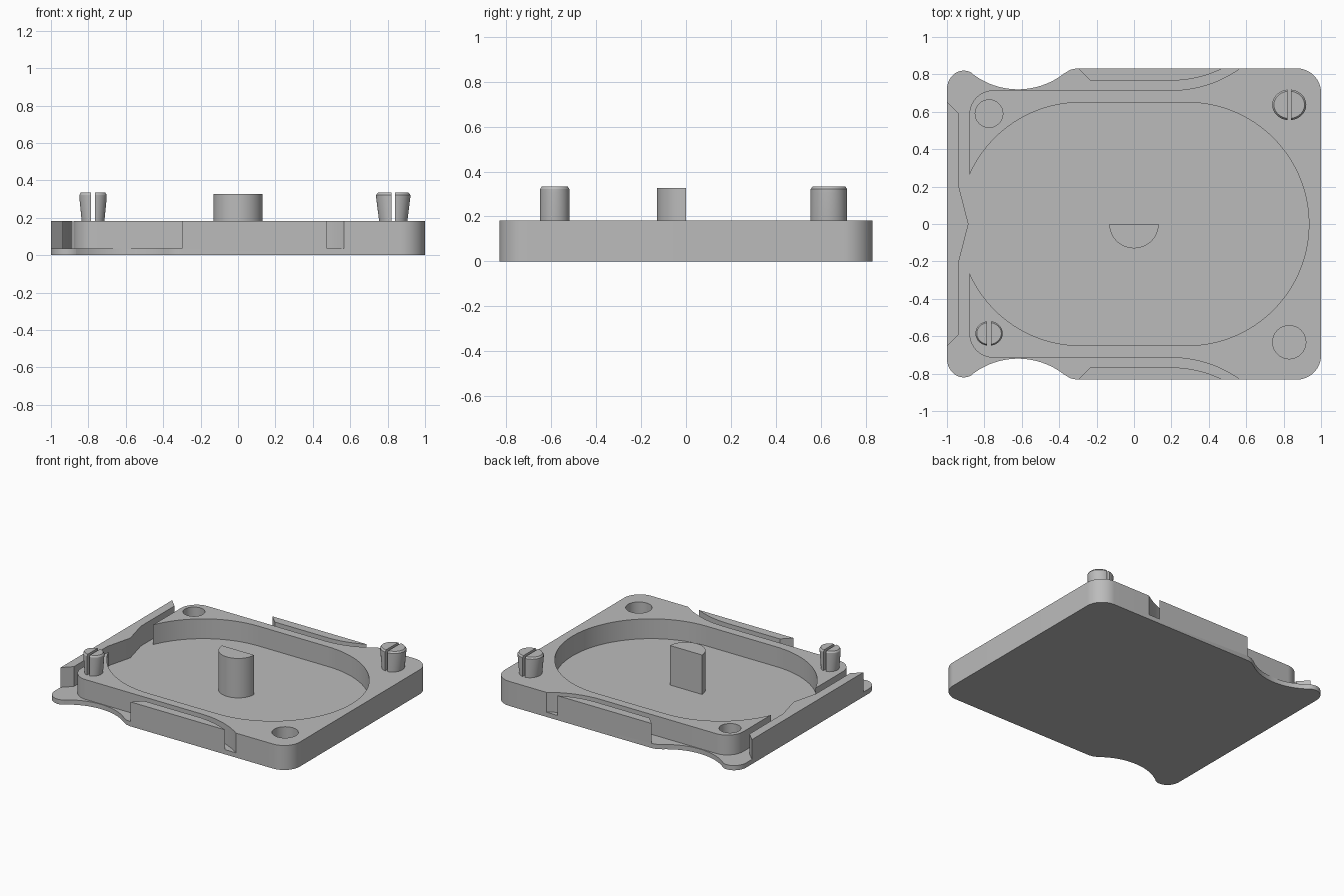
import bpy, bmesh, math

if "Cube" in bpy.data.objects:
    bpy.data.objects.remove(bpy.data.objects["Cube"])

FLOOR, TOP = 0.035, 0.182

grey = bpy.data.materials.new("plain grey")
grey.diffuse_color = (0.5, 0.5, 0.5, 1)
grey.use_nodes = True
grey.node_tree.nodes["Principled BSDF"].inputs["Base Color"].default_value = grey.diffuse_color


def arc(cx, cy, rx, ry, a0, a1, n=16):
    """Points on an elliptical arc, angles in degrees."""
    out = []
    for i in range(n + 1):
        a = math.radians(a0 + (a1 - a0) * i / n)
        out.append((cx + rx * math.cos(a), cy + ry * math.sin(a)))
    return out


def loft(name, rings):
    """Solid through stacked rings of (x, y, z) points."""
    bm = bmesh.new()
    loops = [[bm.verts.new(p) for p in ring] for ring in rings]
    n = len(loops[0])
    for low, high in zip(loops, loops[1:]):
        for i in range(n):
            j = (i + 1) % n
            bm.faces.new((low[i], low[j], high[j], high[i]))
    bm.faces.new(loops[0][::-1])
    bm.faces.new(loops[-1])
    bmesh.ops.recalc_face_normals(bm, faces=bm.faces)
    mesh = bpy.data.meshes.new(name)
    bm.to_mesh(mesh)
    bm.free()
    obj = bpy.data.objects.new(name, mesh)
    bpy.context.collection.objects.link(obj)
    mesh.materials.append(grey)
    return obj


def prism(name, pts, z0, z1):
    return loft(name, [[(x, y, z) for x, y in pts] for z in (z0, z1)])


def mirrored(half):
    """Close a y > 0 chain with its mirror image."""
    return half + [(x, -y) for x, y in reversed(half) if abs(y) > 1e-6]


def activate(obj):
    bpy.ops.object.select_all(action='DESELECT')
    obj.select_set(True)
    bpy.context.view_layer.objects.active = obj


def cut(obj, cutter):
    mod = obj.modifiers.new("cut", 'BOOLEAN')
    mod.operation, mod.solver, mod.object = 'DIFFERENCE', 'EXACT', cutter
    activate(obj)
    bpy.ops.object.modifier_apply(modifier=mod.name)
    bpy.data.objects.remove(cutter)


def smooth(obj):
    activate(obj)
    bpy.ops.object.shade_smooth_by_angle(angle=math.radians(30))


# Plate with rounded right corners and finger scallops at the left
s = math.degrees(math.asin(0.247 / 0.4))
outline = arc(0.87, 0.702, 0.13, 0.13, 0, 90)
outline += [(-0.305, 0.832), (-0.34, 0.825)]
outline += arc(-0.62, 1.12, 0.4, 0.4, 270 + s, 270 - s, 24)
outline += arc(-0.91, 0.72, 0.09, 0.1, 60, 180)
body = prism("tray_body", mirrored(outline), 0, TOP)

# Channel that separates the side rails and left clip from the wall
channel = [(-0.885, 0), (-0.935, 0.195), (-0.935, 0.59), (-1.1, 0.755),
           (-1.1, 0.95), (-0.34, 0.95), (-0.34, 0.872), (-0.235, 0.767)]
channel += arc(0.2, 1.38, 0.613, 0.613, 270, 303)
channel += arc(0.2, 1.345, 0.63, 0.63, 312, 270)
channel += arc(-0.75, 0.585, 0.13, 0.13, 90, 180)
inner_half = channel[8:]
# The channel is a C shape: outer chain, then back along the wall
outer = list(reversed(channel[1:8]))
rail_arc, wall = inner_half[:17], inner_half[17:]
half = list(reversed(wall)) + list(reversed(rail_arc)) + outer + [(-0.885, 0)]
loop = half + [(x, -y) for x, y in reversed(half[:-1])]
cut(body, prism("channel_cutter", loop, FLOOR, 0.4))

# Stadium shaped cavity, open at the left
a = 180 - math.degrees(math.acos((0.882 - 0.285) / 0.65))
cavity = arc(0.285, 0, 0.65, 0.65, 0, 90, 32) + arc(-0.285, 0, 0.65, 0.65, 90, a, 24)
cut(body, prism("cavity_cutter", mirrored(cavity), FLOOR, 0.4))

# Sockets in two opposite corners
for x, y, r in ((0.83, -0.632, 0.089), (-0.775, 0.59, 0.074)):
    cut(body, prism("socket_cutter", arc(x, y, r, r, 0, 348.75, 31), FLOOR, 0.4))
smooth(body)

# Half round post
smooth(prism("half_round_post", arc(0, 0, 0.132, 0.13, 180, 360, 32), FLOOR, 0.328))


def split_peg(name, x, y, r):
    """Two flared halves with a narrow slot between them."""
    gap = 0.01
    for side, word in ((-1, "left"), (1, "right")):
        rings = []
        for z, fx, fy in ((TOP, 0.83, 0.9), (0.305, 1, 0.9), (0.322, 1, 0.9), (0.334, 0.9, 0.8)):
            e = math.degrees(math.acos(gap / (r * fx)))
            rings.append([(x + side * px, y + py, z)
                          for px, py in arc(0, 0, r * fx, r * fy, -e, e, 20)])
        smooth(loft(f"{name}_{word}_half", rings))


split_peg("large_peg", 0.83, 0.637, 0.091)
split_peg("small_peg", -0.775, -0.585, 0.073)
